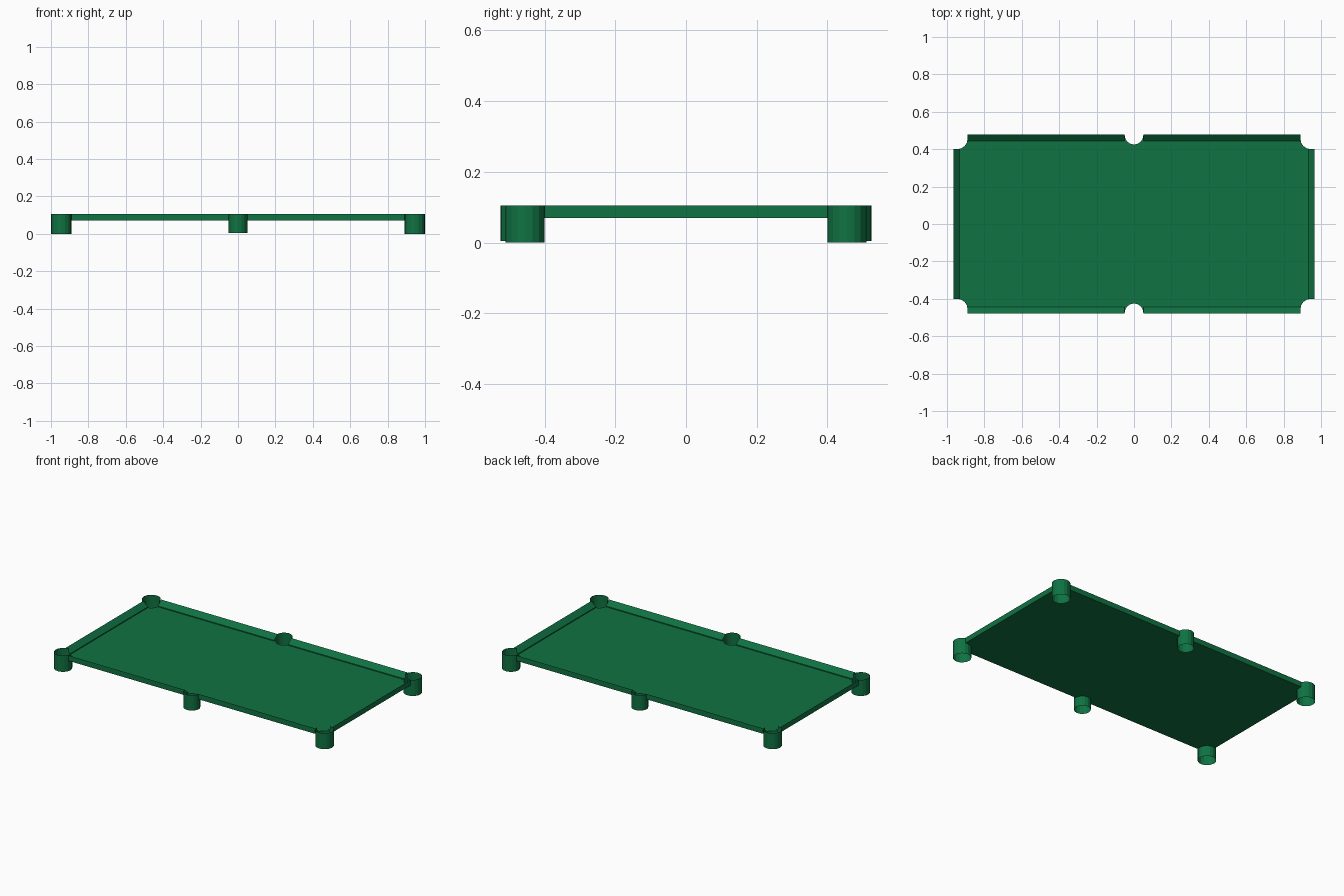
import bpy, math

if "Cube" in bpy.data.objects:
    bpy.data.objects.remove(bpy.data.objects["Cube"])

BED, TOP, LIP = 0.07, 0.105, 0.076     # bed height, rail top, cushion lip
OX, OY = 0.965, 0.478                  # outer table edge
CX, CY, CR = 0.945, 0.455, 0.055       # corner pocket
MY, MR = 0.475, 0.05                   # middle pocket

green = bpy.data.materials.new("felt green")
green.diffuse_color = (0.005, 0.17, 0.055, 1)
green.use_nodes = True
green.node_tree.nodes["Principled BSDF"].inputs["Base Color"].default_value = green.diffuse_color


def make(name, verts, faces, smooth=False):
    """One quarter of a part, mirrored over x and y."""
    me = bpy.data.meshes.new(name)
    me.from_pydata(verts, [], faces)
    me.materials.append(green)
    ob = bpy.data.objects.new(name, me)
    bpy.context.collection.objects.link(ob)
    m = ob.modifiers.new("mirror", 'MIRROR')
    m.use_axis = (True, True, False)
    m.use_clip = False
    m.merge_threshold = 0.0005
    return ob


def arc(cx, cy, r, a0, a1, n):
    out = []
    for i in range(n + 1):
        a = math.radians(a0 + (a1 - a0) * i / n)
        out.append((cx + r * math.cos(a), cy + r * math.sin(a)))
    return out


# bed: quarter outline with pocket cut-outs
outline = [(0, 0), (OX, 0), (OX, 0.40)]
outline += arc(CX, CY, CR, 270, 180, 4)
outline += [(0.89, OY), (MR, OY)]
outline += arc(0, MY, MR, 0, -90, 4)
make("bed", [(x, y, BED) for x, y in outline], [tuple(range(len(outline)))])


# rails: outer wall, slope and small lip
def rail(name, profile, place, s0, s1, flip, caps):
    n = len(profile)
    verts = [place(d, s, z) for s in (s0, s1) for d, z in profile]
    faces = [(i, i + 1, n + i + 1, n + i) for i in range(n - 1)]
    faces += [tuple(range(k * n, k * n + n))[::1 if k else -1] for k in caps]
    if flip:
        faces = [f[::-1] for f in faces]
    make(name, verts, faces)


def profile(outer):
    return [(outer, BED), (outer, TOP), (outer - 0.033, LIP), (outer - 0.033, BED)]


rail("end_rail", profile(OX), lambda d, s, z: (d, s, z), 0, 0.40, True, [1])
rail("side_rail", profile(OY), lambda d, s, z: (s, d, z), MR, 0.89, False, [0, 1])


# pockets: open thin tubes, lowered to the bed on the side facing the table
def tube(name, cx, cy, r, z0, spans):
    verts, faces = [], []
    for a0, a1, n, top in spans:
        pts = arc(cx, cy, r, a0, a1, n)
        b = len(verts)
        for x, y in pts:
            verts += [(x, y, z0), (x, y, top)]
        faces += [(b + 2 * i, b + 2 * i + 2, b + 2 * i + 3, b + 2 * i + 1) for i in range(n)]
    make(name, verts, faces)


tube("corner_pocket", CX, CY, CR, 0.0, [(-90, 180, 12, TOP), (180, 270, 4, BED)])
tube("middle_pocket", 0, MY, MR, 0.005, [(0, 90, 4, TOP), (-90, 0, 4, BED)])
